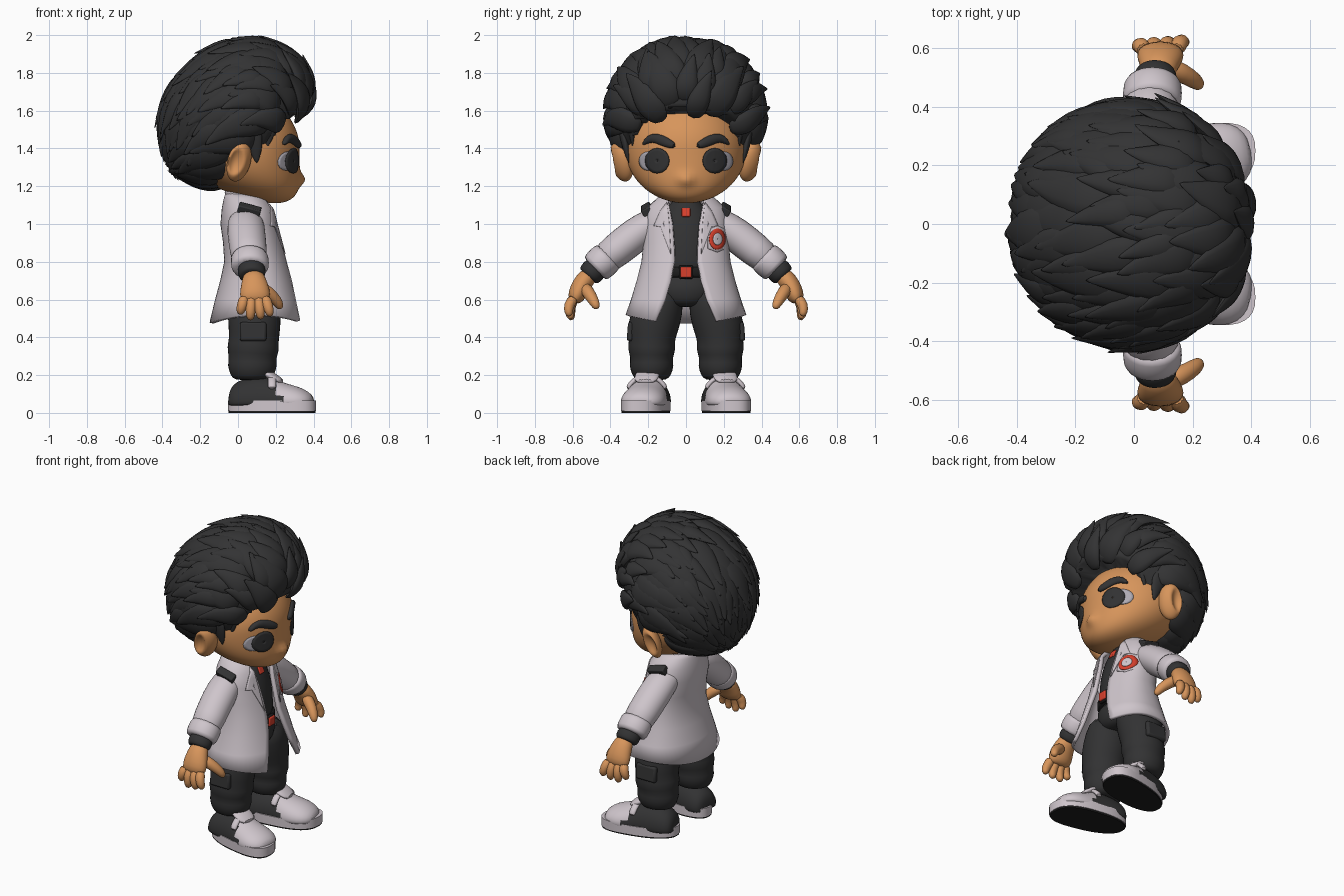
import bpy, bmesh, math, random
from math import sin, cos, pi
from mathutils import Vector, Matrix
from mathutils.bvhtree import BVHTree

random.seed(4)
if "Cube" in bpy.data.objects:
    bpy.data.objects.remove(bpy.data.objects["Cube"])
X, Y, Z = Vector((1, 0, 0)), Vector((0, 1, 0)), Vector((0, 0, 1))
SIDES = ((1, "left"), (-1, "right"))

def material(name, rgb):
    m = bpy.data.materials.new(name)
    m.use_nodes = True
    m.diffuse_color = (*rgb, 1)
    bsdf = next(n for n in m.node_tree.nodes if n.type == 'BSDF_PRINCIPLED')
    bsdf.inputs["Base Color"].default_value = (*rgb, 1)
    return m

HAIR = material("charcoal hair", (.033, .033, .034))
CLOTH = material("dark cloth", (.032, .032, .033))
SKIN = material("warm skin", (.68, .30, .105))
PALE = material("pale coat", (.62, .56, .60))
RED = material("red", (.68, .05, .025))
EYEWHITE = material("eye grey", (.43, .41, .46))
SOLE = material("black sole", (.012, .012, .012))

def finish(name, bm, mats, sub=0, solid=0, bevel=0, angle=50):
    bmesh.ops.recalc_face_normals(bm, faces=bm.faces)
    me = bpy.data.meshes.new(name)
    bm.to_mesh(me)
    bm.free()
    ob = bpy.data.objects.new(name, me)
    bpy.context.collection.objects.link(ob)
    for m in mats if isinstance(mats, list) else [mats]:
        me.materials.append(m)
    bpy.ops.object.select_all(action='DESELECT')
    ob.select_set(True)
    bpy.context.view_layer.objects.active = ob
    bpy.ops.object.shade_smooth_by_angle(angle=math.radians(angle))
    if solid:
        mod = ob.modifiers.new("Thickness", 'SOLIDIFY')
        mod.thickness, mod.offset = solid, 0
    if bevel:
        mod = ob.modifiers.new("Bevel", 'BEVEL')
        mod.width, mod.segments = bevel, 2
    if sub:
        ob.modifiers.new("Smooth", 'SUBSURF').levels = sub
    return ob

def loft(bm, rings, closed=True, caps=True):
    rows = [[bm.verts.new(p) for p in ring] for ring in rings]
    n = len(rows[0])
    for a, b in zip(rows, rows[1:]):
        for i in range(n if closed else n - 1):
            j = (i + 1) % n
            bm.faces.new((a[i], a[j], b[j], b[i]))
    for row in (rows[0], rows[-1]) if caps else ():
        bm.faces.new(row)

def tube(name, pts, mats, s=1, ref=X, sides=14, floor=0):
    """Loft of ellipses; each point is x, y, z, radius and optional second radius."""
    cs = [Vector((p[0], p[1] * s, p[2])) for p in pts]
    rings = []
    for i, (c, p) in enumerate(zip(cs, pts)):
        t = (cs[min(i + 1, len(cs) - 1)] - cs[max(i - 1, 0)]).normalized()
        u = t.cross(ref).normalized()
        turn = [2 * pi * k / sides for k in range(sides)]
        ring = [c + u * p[3] * cos(a) + t.cross(u) * p[-1] * sin(a) for a in turn]
        rings.append([(q.x, q.y, max(q.z, floor)) for q in ring])
    bm = bmesh.new()
    loft(bm, rings)
    return finish(name, bm, mats, sub=1, angle=80)

def ball(name, shape, mat, seg=32):
    bm = bmesh.new()
    bmesh.ops.create_uvsphere(bm, u_segments=seg, v_segments=seg * 3 // 4, radius=1)
    for v in bm.verts:
        v.co = shape(v.co.copy())
    tree = BVHTree.FromBMesh(bm)
    finish(name, bm, mat, angle=80)
    return tree

def box(name, loc, size, mat, rx=0, ry=0, bevel=.006):
    bm = bmesh.new()
    bmesh.ops.create_cube(bm, size=1)
    turn = Matrix.Rotation(ry, 4, 'Y') @ Matrix.Rotation(rx, 4, 'X')
    bm.transform(Matrix.Translation(loc) @ turn @ Matrix.Diagonal((*size, 1)))
    finish(name, bm, mat, bevel=bevel, angle=30)

def surface_x(tree, y, z):
    hit = tree.ray_cast(Vector((2, y, z)), -X)[0]
    return hit.x if hit else .2

def plate(name, outline, tree, lift, mat, s=1):
    """Thin plate with a (y, z) outline laid on the front of a surface."""
    pts = [Vector(a).lerp(Vector(b), k / 3) for a, b in zip(outline, outline[1:] + outline[:1]) for k in range(3)]
    mid = sum(pts, Vector((0, 0))) / len(pts)
    rings = [[mid.lerp(p, f) for p in pts] for f in (1, .75, .5, .25, .05)]
    bm = bmesh.new()
    loft(bm, [[(surface_x(tree, q.x * s, q.y) + lift, q.x * s, q.y) for q in r] for r in rings], caps=False)
    finish(name, bm, mat, solid=.006)

def oval(cy, cz, ry, rz):
    return [(cy + ry * cos(k * pi / 8), cz + rz * sin(k * pi / 8)) for k in range(16)]

# Head with forward jaw and small nose
def head_shape(u):
    p = Vector((.02 + .305 * u.x + .17 * min(u.z, 0) ** 2, .32 * u.y, 1.4 + .29 * u.z))
    p.x += .03 * math.exp(-(p.y / .04) ** 2 - ((p.z - 1.235) / .035) ** 2) if u.x > 0 else 0
    return p

head_tree = ball("head", head_shape, SKIN, 64)
tube("neck", [(.03, 0, 1.02, .08), (.03, 0, 1.1, .075), (.06, 0, 1.22, .09)], SKIN)

# Hair: a cap tucked under the head at the hairline, then swept back locks
HAIRLINE = [(-.6, 1.1), (-.07, 1.12), (-.04, 1.43), (.05, 1.43), (.07, 1.34), (.12, 1.34),
            (.2, 1.47), (.27, 1.55), (.36, 1.6), (.6, 1.62)]

def hairline(x):
    return next(h + (k - h) * (x - a) / (b - a) for (a, h), (b, k) in zip(HAIRLINE, HAIRLINE[1:]) if x <= b)

def hair_point(d, lift=0):
    f = 1 + lift
    z = 1.6 + (.35 if d.z > 0 else .385) * d.z * f
    return Vector((.37 * d.x * f + .2 * (z - 1.6), .388 * d.y * f, z))

def cap_shape(u):
    p = hair_point(u)
    return p if p.z > hairline(p.x) else hair_point(u, -.3)

ball("hair_cap", cap_shape, HAIR, 72)
bm = bmesh.new()
SEEDS = 210
for i in range(SEEDS):
    h, a = 1 - 2 * (i + .5) / SEEDS, i * 2.4
    d = Vector((h, sin(a) * math.sqrt(1 - h * h), cos(a) * math.sqrt(1 - h * h)))
    size, bend, up = random.uniform(.9, 1.4), random.uniform(-.4, .4), random.uniform(-.02, .02)
    rings, ok = [], True
    for k, (w, lift) in enumerate(((.04, -.08), (.07, .02), (.075, .05), (.058, .075), (.034, .1), (.002, .16))):
        c = hair_point(d, lift + up)
        ok = ok and (k == 0 or c.z > hairline(c.x))
        f = Vector((-1, 0, -.35 + 1.2 * d.x))
        t = (f - d * f.dot(d)).normalized()
        side = d.cross(t)
        rings.append([c + side * w * size * cos(j * pi / 3) + d * w * .5 * sin(j * pi / 3) for j in range(6)])
        d = (d + (t + side * bend * k / 5) * .15 * size).normalized()
    if ok:
        loft(bm, rings)
finish("hair_locks", bm, HAIR, sub=1, angle=60)

# Shirt, trousers top and belt
tube("shirt", [(.09, 0, .7, .16, .13), (.09, 0, .8, .16, .13), (.08, 0, .92, .165, .13),
               (.065, 0, 1.03, .15, .115), (.05, 0, 1.1, .09, .095), (.045, 0, 1.12, .08, .08)], CLOTH)
tube("trouser_top", [(.09, 0, .56, .08, .08), (.09, 0, .58, .14, .12), (.09, 0, .64, .19, .14),
                     (.09, 0, .75, .165, .135)], CLOTH)
tube("belt", [(.09, 0, z, .17, r) for z, r in ((.715, .135), (.72, .143), (.77, .143), (.775, .135))], SOLE)
box("belt_buckle_frame", (.232, 0, .745), (.02, .075, .07), SOLE)
box("belt_buckle", (.242, 0, .745), (.02, .058, .056), RED)
box("collar_tab", (.163, 0, 1.06), (.02, .045, .05), RED, ry=-.4)

# Open flared coat: height, centre x, depth, half width, half opening
COAT = [(1.165, .03, .085, .10, .08), (1.13, .045, .11, .145, .095), (1.08, .055, .13, .2, .085),
        (1.0, .06, .142, .215, .07), (.9, .08, .148, .215, .062), (.8, .095, .157, .225, .06),
        (.7, .1, .183, .25, .08), (.6, .1, .21, .28, .11), (.475, .105, .245, .31, .16)]
rings = []
for z, cx, rx, ry, gap in COAT:
    a0 = math.asin(gap / ry)
    arc = [a0 + (2 * pi - 2 * a0) * k / 48 for k in range(49)]
    hem = .04 if z < .5 else 0
    rings.append([(cx + rx * math.copysign(abs(cos(a)) ** .85, cos(a)), ry * sin(a), z + hem * sin(a) ** 2)
                  for a in arc])
bm = bmesh.new()
loft(bm, rings, closed=False, caps=False)
coat_tree = BVHTree.FromBMesh(bm)
finish("coat", bm, PALE, solid=.022, angle=60)
arc = [.8 + (2 * pi - 1.6) * k / 12 for k in range(13)]
tube("coat_collar", [(.04 + .098 * cos(a), .118 * sin(a), 1.14 - .03 * cos(a), .016, .033) for a in arc],
     PALE, ref=Z, sides=10)

# Chest badge
plate("badge_backing", [(.115, .97), (.165, .99), (.212, .97), (.212, .87), (.165, .85), (.115, .87)],
      coat_tree, .014, PALE)
plate("badge_disc", oval(.165, .92, .043, .056), coat_tree, .019, RED)
plate("badge_centre", oval(.167, .92, .024, .032), coat_tree, .024, PALE)

def foot_y(x):
    return .175 + .18 * x

for s, side in SIDES:
    # Eye, eyebrow, ear and sideburns
    plate(side + "_eye_white", oval(.2, 1.333, .048, .05), head_tree, .003, EYEWHITE, s)
    plate(side + "_iris", oval(.152, 1.335, .064, .067), head_tree, .007, CLOTH, s)
    brow = [(.055, 1.41, .014), (.10, 1.43, .028), (.16, 1.458, .028), (.20, 1.45, .022), (.23, 1.42, .006)]
    tube(side + "_eyebrow", [(surface_x(head_tree, y * s, z) + .006, y, z, r, .018) for y, z, r in brow], HAIR, s)

    def ear_shape(u):
        dent = .04 * max(0, 1 - (u.x ** 2 + u.z ** 2) / .45) if u.y > 0 else 0
        return Vector((.005 + .06 * u.x + .02 * u.z - .02 * u.y, s * (.342 + .06 * u.y - dent + .02 * u.z),
                       1.33 + .105 * u.z))
    ball(side + "_ear", ear_shape, SKIN)
    tube(side + "_sideburn", [(.06, .335, 1.52, .03, .06), (.085, .325, 1.44, .022, .05),
                              (.095, .312, 1.38, .016, .032), (.1, .302, 1.32, .004)], HAIR, s)
    tube(side + "_temple_lock", [(.17, .3, 1.6, .03, .06), (.165, .29, 1.52, .02, .045),
                                 (.16, .285, 1.45, .012, .025), (.15, .28, 1.4, .003)], HAIR, s)

    # Coat details
    plate(side + "_lapel", [(.1, 1.115), (.135, 1.07), (.17, .99), (.135, .985), (.08, .84), (.088, 1.0)],
          coat_tree, .016, PALE, s)
    plate(side + "_pocket_flap", [(.15, .69), (.225, .71), (.225, .66), (.15, .64)], coat_tree, .008, PALE, s)
    box(side + "_shoulder_board", (.06, s * .207, 1.075), (.12, .05, .045), CLOTH, rx=-s * .5, ry=.25)

    # Sleeve, turned cuff and dark wrist band
    tube(side + "_sleeve", [(.04, .08, 1.035, .06, .08), (.04, .17, 1.01, .086, .1), (.045, .27, .94, .096, .105),
                            (.055, .37, .86, .092, .1), (.062, .45, .795, .086, .098)], PALE, s)
    tube(side + "_cuff", [(.062, .405, .835, .085, .095), (.062, .42, .82, .094, .104),
                          (.064, .475, .77, .092, .104), (.064, .485, .76, .08, .09)], PALE, s)
    tube(side + "_wrist_band", [(.07, .46, .78, .066, .072), (.072, .495, .75, .07, .078),
                                (.074, .515, .725, .066, .072), (.074, .52, .72, .05, .055)], CLOTH, s)

    # Hand
    tube(side + "_palm", [(.08, .50, .74, .047, .055), (.085, .54, .70, .052, .066), (.09, .568, .65, .052, .082),
                          (.09, .585, .605, .046, .082), (.09, .59, .58, .02, .06)], SKIN, s)
    for n, (x, y, z) in enumerate(((.012, .605, .535), (.065, .61, .505), (.12, .615, .51), (.17, .622, .525))):
        base, tip = Vector((.035 + .036 * n, .588, .615)), Vector((x, y, z))
        mid, end = base.lerp(tip, .5) + Y * .018, tip - Y * .012 - Z * .012
        tube(f"{side}_finger_{n + 1}", [(*base, .031), (*mid, .03), (*tip, .025), (*end, .011)], SKIN, s, sides=10)
    tube(side + "_thumb", [(.11, .54, .67, .037), (.165, .515, .635, .036), (.205, .49, .595, .03),
                           (.222, .475, .565, .024), (.225, .47, .55, .01)], SKIN, s, sides=10)

    # Baggy trouser leg with side pocket
    leg = [(.09, .10, .68, .09, .13), (.085, .14, .57, .135, .145), (.088, .178, .45, .138, .14),
           (.083, .18, .38, .12, .132), (.08, .182, .34, .132, .142), (.076, .182, .29, .11, .125),
           (.076, .182, .25, .122, .135), (.075, .182, .2, .104, .117), (.075, .182, .17, .085, .1)]
    tube(side + "_trouser_leg", leg, CLOTH, s, sides=18)
    box(side + "_cargo_pocket", (.08, s * .293, .43), (.14, .035, .1), CLOTH, rx=s * .08, bevel=.012)

    # Shoe
    upper = [(-.045, .055, .1), (-.03, .09, .15), (.02, .104, .18), (.09, .108, .195), (.155, .11, .195),
             (.185, .114, .185), (.215, .118, .172), (.26, .122, .155), (.32, .12, .14), (.37, .096, .115),
             (.4, .048, .085)]
    shoe = tube(side + "_shoe_upper", [(x, foot_y(x), .06, w, h - .06) for x, w, h in upper],
                [CLOTH, PALE], s, ref=Z, sides=20, floor=.04)
    for f in shoe.data.polygons:
        f.material_index = int(f.center.x + f.center.z * .5 > .27)
    tube(side + "_shoe_tongue", [(.125, foot_y(.12), .225, .05, .02), (.15, foot_y(.15), .21, .066, .024),
                                 (.19, foot_y(.19), .188, .068, .022), (.24, foot_y(.24), .16, .055, .015)],
         PALE, s, ref=Z)
    tube(side + "_shoe_strap", [(.18, foot_y(.18) + .108 * cos(a), .09 + .105 * sin(a), .014, .022)
                                for a in [.35 + k * (pi - .7) / 8 for k in range(9)]], PALE, s)
    for part, low, high, grow, mat in (("midsole", .01, .066, .004, PALE), ("outsole", 0, .012, 0, SOLE)):
        rings = [[], []]
        for k in range(40):
            c, q = cos(k * pi / 20), sin(k * pi / 20)
            x = .18 + (.23 + grow) * math.copysign(abs(c) ** .8, c)
            y = foot_y(x) + (.115 + .016 * c + grow) * math.copysign(abs(q) ** .8, q)
            for ring, z in zip(rings, (low, high)):
                ring.append((x, s * y, z))
        bm = bmesh.new()
        loft(bm, rings)
        finish(f"{side}_shoe_{part}", bm, mat, angle=40)
